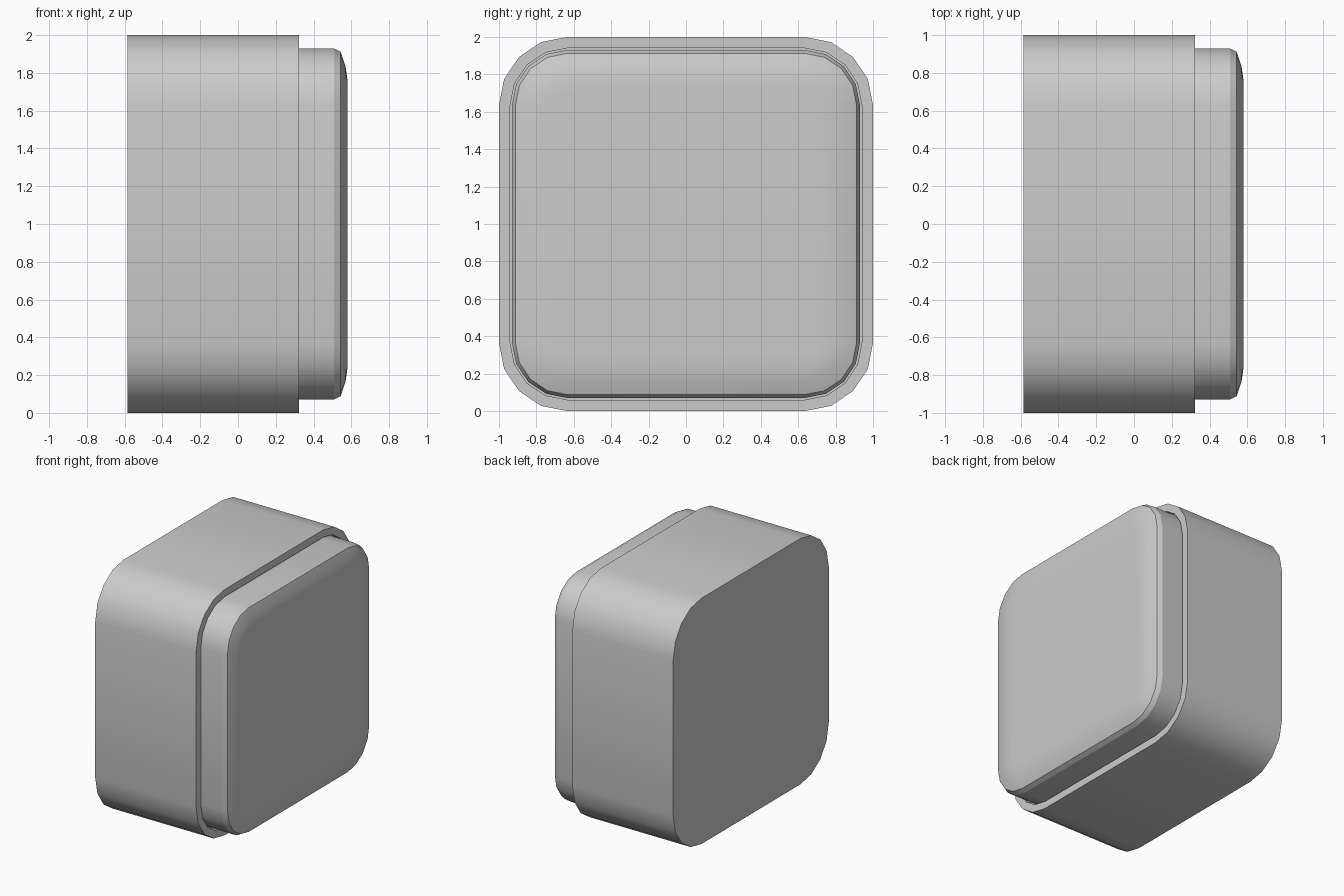
import bpy, bmesh, math

if "Cube" in bpy.data.objects:
    bpy.data.objects.remove(bpy.data.objects["Cube"])

CORE = 0.635      # half distance between corner-arc centres
SEGMENTS = 4      # facets per rounded corner


def ring(bm, x, half):
    """Rounded-square loop in the YZ plane, centred on z = 1."""
    verts = []
    r = half - CORE
    for q, (sy, sz) in enumerate(((1, 1), (-1, 1), (-1, -1), (1, -1))):
        for i in range(SEGMENTS + 1):
            a = math.pi / 2 * (q + i / SEGMENTS)
            verts.append(bm.verts.new((x, sy * CORE + r * math.cos(a),
                                       1 + sz * CORE + r * math.sin(a))))
    return verts


def loft(name, profile):
    """Skin (x, half size) loops from back to front and cap both ends."""
    bm = bmesh.new()
    loops = [ring(bm, x, h) for x, h in profile]
    for a, b in zip(loops, loops[1:]):
        for i in range(len(a)):
            j = (i + 1) % len(a)
            bm.faces.new((a[i], a[j], b[j], b[i]))
    bm.faces.new(loops[0][::-1])
    bm.faces.new(loops[-1])
    bmesh.ops.recalc_face_normals(bm, faces=bm.faces[:])
    mesh = bpy.data.meshes.new(name)
    bm.to_mesh(mesh)
    bm.free()
    obj = bpy.data.objects.new(name, mesh)
    bpy.context.collection.objects.link(obj)
    bpy.ops.object.select_all(action='DESELECT')
    obj.select_set(True)
    bpy.context.view_layer.objects.active = obj
    bpy.ops.object.shade_smooth_by_angle(angle=math.radians(25))
    return obj


# Outer housing with a shallow recess in its front
loft("housing", [(-0.585, 1.0), (0.323, 1.0), (0.323, 0.94), (0.28, 0.94)])

# Inset front cap with a chamfer and softly domed face
loft("front_cap", [(0.28, 0.93), (0.507, 0.93), (0.543, 0.912),
                   (0.569, 0.836), (0.579, 0.767), (0.58, 0.70)])
